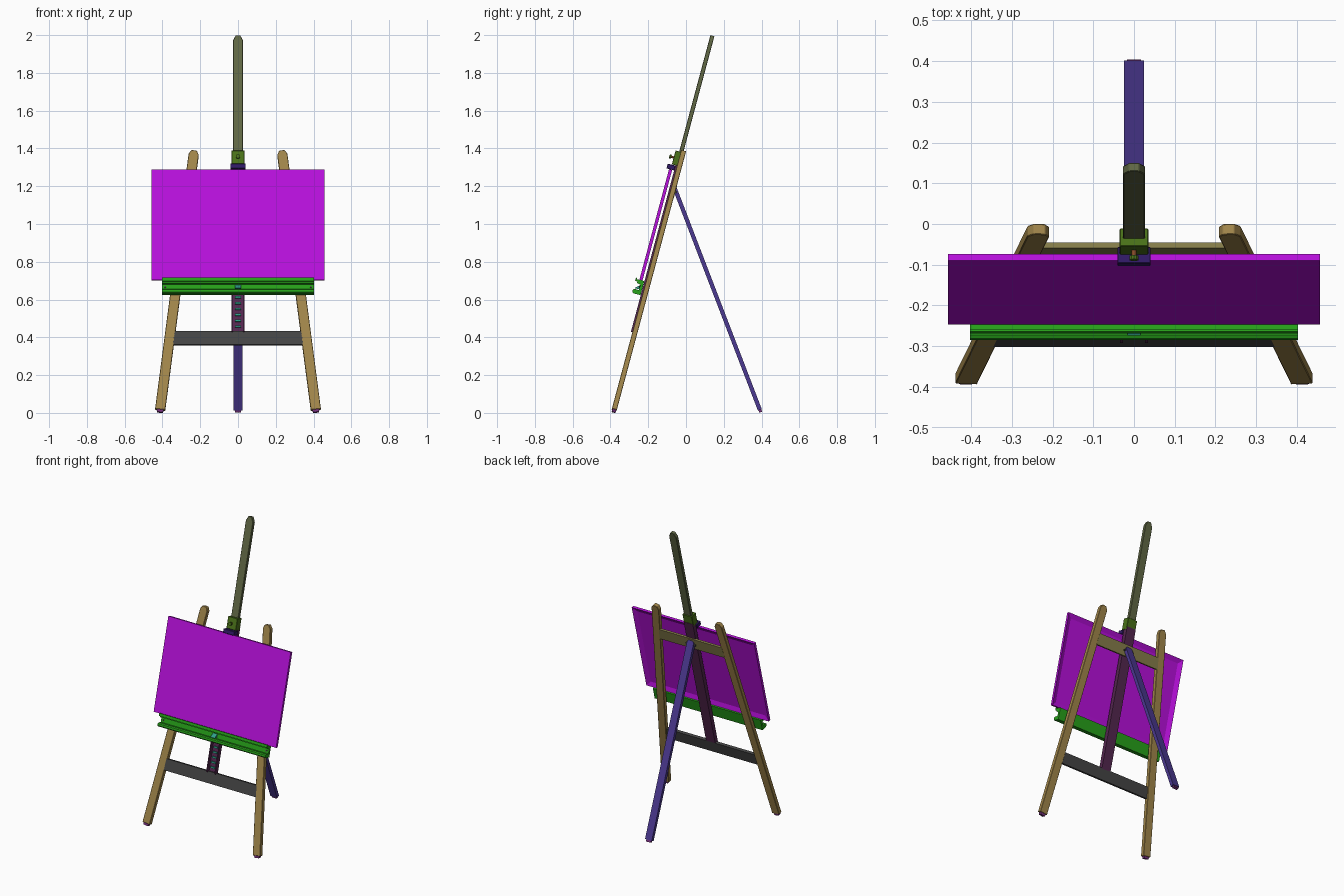
import bpy, bmesh, math
from mathutils import Matrix, Vector

if "Cube" in bpy.data.objects:
    bpy.data.objects.remove(bpy.data.objects["Cube"])

# Leaning frame: local z runs up the slope, local -y faces the front
LEAN = Matrix.Translation((0, -0.388, 0)) @ Matrix.Rotation(math.radians(-15), 4, 'X')


def mat(name, rgb):
    m = bpy.data.materials.new(name)
    m.diffuse_color = (*rgb, 1)
    m.use_nodes = True
    m.node_tree.nodes["Principled BSDF"].inputs["Base Color"].default_value = m.diffuse_color
    return m


TAN = mat("tan", (0.36, 0.24, 0.07))
OLIVE = mat("olive", (0.12, 0.14, 0.06))
KHAKI = mat("khaki", (0.24, 0.21, 0.07))
PLUM = mat("plum", (0.09, 0.02, 0.08))
GREY = mat("charcoal", (0.06, 0.06, 0.06))
MAGENTA = mat("magenta", (0.48, 0.005, 0.72))
GREEN = mat("green", (0.02, 0.36, 0.01))
MOSS = mat("moss", (0.07, 0.17, 0.01))
INDIGO = mat("indigo", (0.07, 0.04, 0.28))
NAVY = mat("navy", (0.03, 0.01, 0.13))
TEAL = mat("teal", (0.03, 0.35, 0.25))
FOOT = mat("foot_purple", (0.18, 0.03, 0.2))
BROWN = mat("brown", (0.25, 0.07, 0.02))


def finish(bm, name, m, frame=LEAN, bevel=0.0):
    bmesh.ops.recalc_face_normals(bm, faces=bm.faces)
    me = bpy.data.meshes.new(name)
    bm.to_mesh(me)
    bm.free()
    me.materials.append(m)
    ob = bpy.data.objects.new(name, me)
    bpy.context.collection.objects.link(ob)
    ob.matrix_world = frame
    if bevel:
        b = ob.modifiers.new("bevel", 'BEVEL')
        b.width, b.segments = bevel, 1
    return ob


def prism(name, pts, a, b, m, axis='Y', **kw):
    """Extrude a profile: (x, z) along y, or (y, z) along x."""
    bm = bmesh.new()
    def place(p, t):
        return (p[0], t, p[1]) if axis == 'Y' else (t, p[0], p[1])
    f = bm.faces.new([bm.verts.new(place(p, a)) for p in pts])
    ex = bmesh.ops.extrude_face_region(bm, geom=[f])
    d = Vector((0, b - a, 0) if axis == 'Y' else (b - a, 0, 0))
    bmesh.ops.translate(bm, vec=d, verts=[v for v in ex['geom'] if isinstance(v, bmesh.types.BMVert)])
    return finish(bm, name, m, **kw)


def box(name, x0, x1, y0, y1, z0, z1, m, **kw):
    return prism(name, [(x0, z0), (x1, z0), (x1, z1), (x0, z1)], y0, y1, m, **kw)


def cylinder(name, r, depth, loc, m, axis='Y', sides=16):
    bm = bmesh.new()
    rot = Matrix.Rotation(math.pi / 2, 4, 'X' if axis == 'Y' else 'Y')
    bmesh.ops.create_cone(bm, cap_ends=True, segments=sides, radius1=r, radius2=r, depth=depth,
                          matrix=Matrix.Translation(loc) @ rot)
    return finish(bm, name, m)


# Splayed front legs with chamfered tops, and their feet
bot, top = Vector((0.412, 0.018)), Vector((0.232, 1.437))
along = (top - bot).normalized()
side = Vector((along.y, -along.x))
for s, n in ((-1, "left"), (1, "right")):
    def outline(pairs, base):
        return [(s * q.x, q.y) for q in (base + side * u + along * v for u, v in pairs)]
    L = (top - bot).length
    prism("front_leg_" + n, outline([(-.027, 0), (.027, 0), (.027, L - .022), (.014, L), (-.014, L), (-.027, L - .022)], bot),
          -0.010, 0.017, TAN, bevel=0.002)
    prism("front_foot_" + n, outline([(-.015, -.014), (.015, -.014), (.019, 0), (-.019, 0)], bot),
          -0.007, 0.014, FOOT)

# Cross rails between the legs
prism("lower_rail", [(-.345, .372), (.345, .372), (.336, .446), (-.336, .446)], -.010, .010, GREY)
prism("upper_rail", [(-.243, 1.18), (.243, 1.18), (.235, 1.255), (-.235, 1.255)], .004, .018, KHAKI)

# Mast channel, open to the front, with ratchet rungs
prism("mast_channel", [(-.034, -.018), (-.027, -.018), (-.027, .004), (.027, .004),
                       (.027, -.018), (.034, -.018), (.034, .010), (-.034, .010)],
      0, 1, PLUM, frame=LEAN)
ch = bpy.data.objects["mast_channel"]
for v in ch.data.vertices:  # stand the channel section up along the mast
    x, t, y = v.co
    v.co = (x, y, 0.44 + t * 0.93)
ch.data.flip_normals()
for i in range(9):
    z = 0.468 + i * 0.032
    box(f"ratchet_rung_{i}", -.015, .015, -.008, .005, z, z + .010, TEAL)

# Sliding mast with a pointed top
prism("sliding_mast", [(-.026, .73), (.026, .73), (.027, 2.035), (.012, 2.065), (-.012, 2.065), (-.027, 2.035)],
      -.018, .004, OLIVE, bevel=0.002)

# Canvas with a recessed back
bm = bmesh.new()
bmesh.ops.create_cube(bm, size=1, matrix=Matrix.Translation((0, -.0375, 1.02)) @ Matrix.Diagonal((.914, .017, .606, 1)))
back = max(bm.faces, key=lambda f: f.calc_center_median().y)
bmesh.ops.inset_region(bm, faces=[back], thickness=0.042)
bmesh.ops.translate(bm, vec=(0, -.012, 0), verts=back.verts)
finish(bm, "canvas", MAGENTA)

# Tray: an extruded section with an upper ledge and a lower lip
prism("tray", [(-.019, .640), (-.060, .640), (-.066, .646), (-.066, .658), (-.058, .664), (-.034, .664),
               (-.034, .694), (-.054, .698), (-.054, .706), (-.066, .706), (-.066, .724), (-.060, .724),
               (-.058, .717), (-.019, .717)],
      -.402, .402, GREEN, axis='X')
prism("tray_pawl", [(-.034, .668), (-.060, .668), (-.034, .692)], -.016, .016, TEAL, axis='X')
for x in (-.385, .385):
    cylinder("tray_screw", .005, .006, (x, -.035, .680), GREY, sides=10)

# Top clamp with gripping jaw and knob
box("clamp_block", -.035, .035, -.038, .008, 1.352, 1.428, MOSS, bevel=.002)
box("clamp_jaw", -.041, .041, -.060, -.018, 1.324, 1.350, NAVY, bevel=.002)
cylinder("clamp_screw", .006, .022, (0, -.045, 1.39), BROWN)
cylinder("clamp_knob", .011, .010, (0, -.057, 1.39), MOSS, sides=10)

# Rear leg hinged behind the upper rail, rounded at the top
A, B = Vector((0, -.058, 1.185)), Vector((0, .391, .016))
d = A - B
rear = Matrix.Translation(B) @ Matrix.Rotation(math.atan2(-d.y, d.z), 4, 'X')
H = d.length
prism("rear_leg", [(-.025, 0), (.025, 0)] +
      [(.025 * math.cos(a), H - .015 + .025 * math.sin(a)) for a in (math.pi * k / 8 for k in range(9))],
      -.011, .011, INDIGO, frame=rear)
box("rear_foot", -.017, .017, -.008, .008, -.013, 0, FOOT, frame=rear)
cylinder("hinge_pin", .006, .07, (0, .022, 1.215), GREY, axis='X', sides=12)
